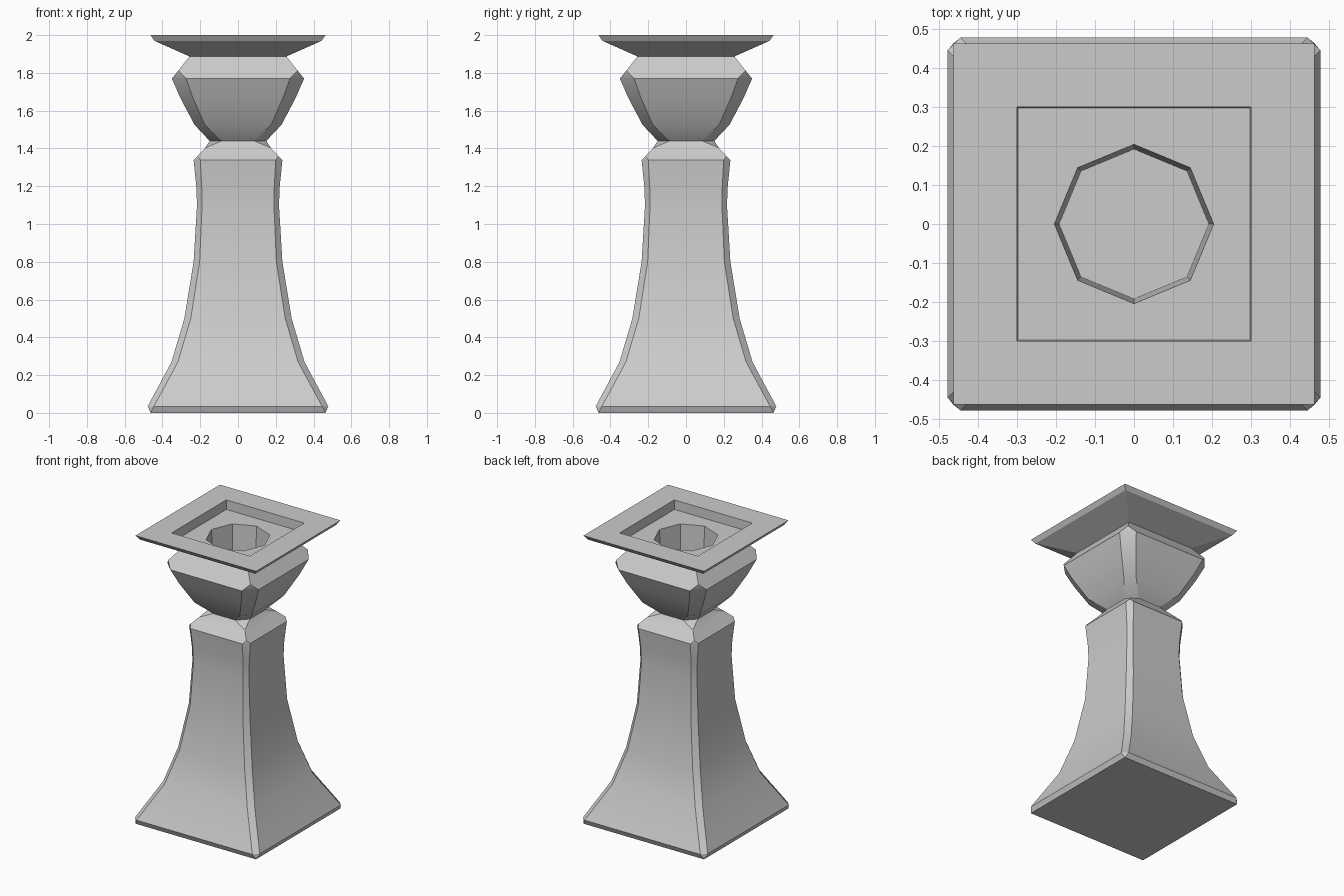
import bpy, bmesh, math

if "Cube" in bpy.data.objects:
    bpy.data.objects.remove(bpy.data.objects["Cube"])


def cut_square(half, flat, z):
    """Square section with cut corners; flat == half gives sharp corners."""
    h, f = half, flat
    return [(h, -f, z), (h, f, z), (f, h, z), (-f, h, z),
            (-h, f, z), (-h, -f, z), (-f, -h, z), (f, -h, z)]


def mid_square(h, z):
    """Square section with edge midpoints, matching an octagon point for point."""
    return [(x * h, y * h, z) for x, y in
            ((1, 0), (1, 1), (0, 1), (-1, 1), (-1, 0), (-1, -1), (0, -1), (1, -1))]


def octagon(r, z):
    return [(r * math.cos(i * math.pi / 4), r * math.sin(i * math.pi / 4), z)
            for i in range(8)]


def loft(name, sections, cap_start=False, cap_end=False):
    bm = bmesh.new()
    rings = [[bm.verts.new(p) for p in s] for s in sections]
    for a, b in zip(rings, rings[1:]):
        for i in range(8):
            j = (i + 1) % 8
            bm.faces.new((a[i], a[j], b[j], b[i]))
    if cap_start:
        bm.faces.new(rings[0][::-1])
    if cap_end:
        bm.faces.new(rings[-1])
    bmesh.ops.remove_doubles(bm, verts=bm.verts, dist=0.0005)
    mesh = bpy.data.meshes.new(name)
    bm.to_mesh(mesh)
    bm.free()
    obj = bpy.data.objects.new(name, mesh)
    bpy.context.collection.objects.link(obj)
    bpy.ops.object.select_all(action='DESELECT')
    obj.select_set(True)
    bpy.context.view_layer.objects.active = obj
    bpy.ops.object.shade_smooth_by_angle(angle=math.radians(25))
    return obj


# Flared shaft with chamfered corners and sloping shoulder: (half, flat, z)
shaft = [(.463, .463, 0), (.478, .445, .035), (.352, .318, .27), (.284, .25, .5),
         (.235, .203, .8), (.217, .19, 1.1), (.221, .192, 1.2), (.235, .2, 1.338),
         (.214, .214, 1.36), (.175, .175, 1.402), (.15, .085, 1.44)]
loft("shaft", [cut_square(*s) for s in shaft], cap_start=True)

# Bowl with wide cut corners, closing to a square neck
bowl = [(.15, .085, 1.44), (.23, .175, 1.525), (.305, .238, 1.667),
        (.35, .275, 1.77), (.316, .316, 1.812), (.257, .257, 1.887)]
loft("bowl", [cut_square(*s) for s in bowl])

# Top plate with square recess and eight-sided candle socket
plate = [(.257, 1.887), (.443, 1.97), (.463, 2.0), (.30, 2.0), (.298, 1.935)]
loft("top_plate", [mid_square(*s) for s in plate]
     + [octagon(.204, 1.935), octagon(.192, 1.68)], cap_end=True)
